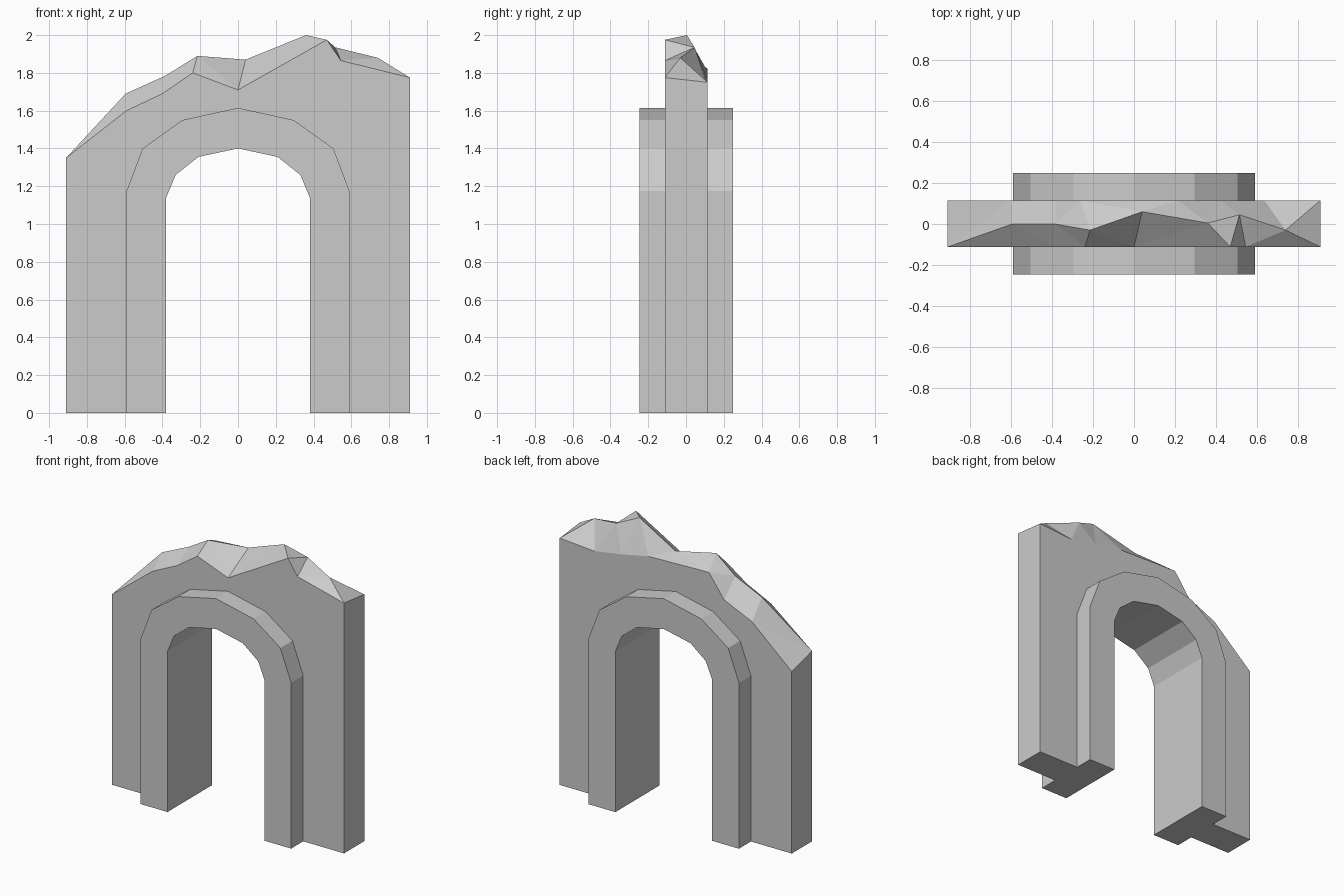
import bpy
import bmesh

cube = bpy.data.objects.get("Cube")
if cube:
    bpy.data.objects.remove(cube, do_unlink=True)

stone = bpy.data.materials.new("grey_stone")
stone.use_nodes = True
GREY = (0.6, 0.6, 0.6, 1)
stone.diffuse_color = GREY
stone.node_tree.nodes["Principled BSDF"].inputs["Base Color"].default_value = GREY


def mirrored(half):
    """Complete a half profile that ends on the centre line."""
    return [(-x, z) for x, z in half] + [p for p in reversed(half[:-1])]


def finish(bm, name):
    bmesh.ops.recalc_face_normals(bm, faces=bm.faces)
    mesh = bpy.data.meshes.new(name)
    bm.to_mesh(mesh)
    bm.free()
    mesh.materials.append(stone)
    obj = bpy.data.objects.new(name, mesh)
    bpy.context.collection.objects.link(obj)
    return obj


outer = mirrored([(0.59, 0), (0.59, 1.175), (0.505, 1.4), (0.295, 1.55), (0, 1.615)])
inner = mirrored([(0.38, 0), (0.38, 1.14), (0.33, 1.26), (0.21, 1.355), (0, 1.4)])

# Arch surround: the band between both profiles, pushed through in depth
bm = bmesh.new()
band = [bm.verts.new((x, -0.247, z)) for x, z in outer + inner[::-1]]
face = bm.faces.new(band)
new = bmesh.ops.extrude_face_region(bm, geom=[face])["geom"]
bmesh.ops.translate(bm, vec=(0, 0.496, 0),
                    verts=[v for v in new if isinstance(v, bmesh.types.BMVert)])
finish(bm, "arch_surround")

# Ruined wall: front and back faces joined by a broken, faceted top
FRONT, BACK = -0.112, 0.115
front_top = [(-0.91, 1.35), (-0.59, 1.6), (-0.4, 1.69), (-0.24, 1.8),
             (0, 1.71), (0.47, 1.975), (0.545, 1.865), (0.91, 1.775)]
back_top = [(-0.91, 1.29), (-0.6, 1.56), (-0.38, 1.657), (-0.26, 1.82),
            (0.215, 1.807), (0.426, 1.764), (0.637, 1.73), (0.91, 1.75)]
ridge_top = [(-0.595, 0, 1.69), (-0.385, 0, 1.785), (-0.215, -0.03, 1.89),
             (0.04, 0.06, 1.87), (0.36, 0.005, 2), (0.515, 0.045, 1.935),
             (0.74, -0.03, 1.88)]

bm = bmesh.new()


def row(points, y):
    return [bm.verts.new((x, y, z)) for x, z in points]


def zip_rows(a, b):
    """Fill the strip between two rows with triangles, from left to right."""
    i = j = 0
    while i < len(a) - 1 or j < len(b) - 1:
        step_a = j == len(b) - 1 or (i < len(a) - 1 and a[i + 1].co.x <= b[j + 1].co.x)
        corner = a[i + 1] if step_a else b[j + 1]
        tri = {a[i], b[j], corner}
        if len(tri) == 3:
            bm.faces.new((a[i], b[j], corner))
        i, j = (i + 1, j) if step_a else (i, j + 1)


front, back = row(front_top, FRONT), row(back_top, BACK)
ridge = [front[0]] + [bm.verts.new(p) for p in ridge_top] + [front[-1]]
zip_rows(front, ridge)
zip_rows(back, ridge)

feet = []
for top, y in ((front, FRONT), (back, BACK)):
    opening = row(outer, y)
    left, right = row([(-0.91, 0), (0.91, 0)], y)
    bm.faces.new([left] + top + [right] + opening[::-1])
    feet.append((left, right, opening[0], opening[-1], top[0], top[-1]))

# Wall ends and undersides
f, b = feet
for foot, jamb, tip in ((0, 2, 4), (1, 3, 5)):
    bm.faces.new((f[foot], b[foot], b[tip], f[tip]))
    bm.faces.new((f[foot], f[jamb], b[jamb], b[foot]))
finish(bm, "ruined_wall")
